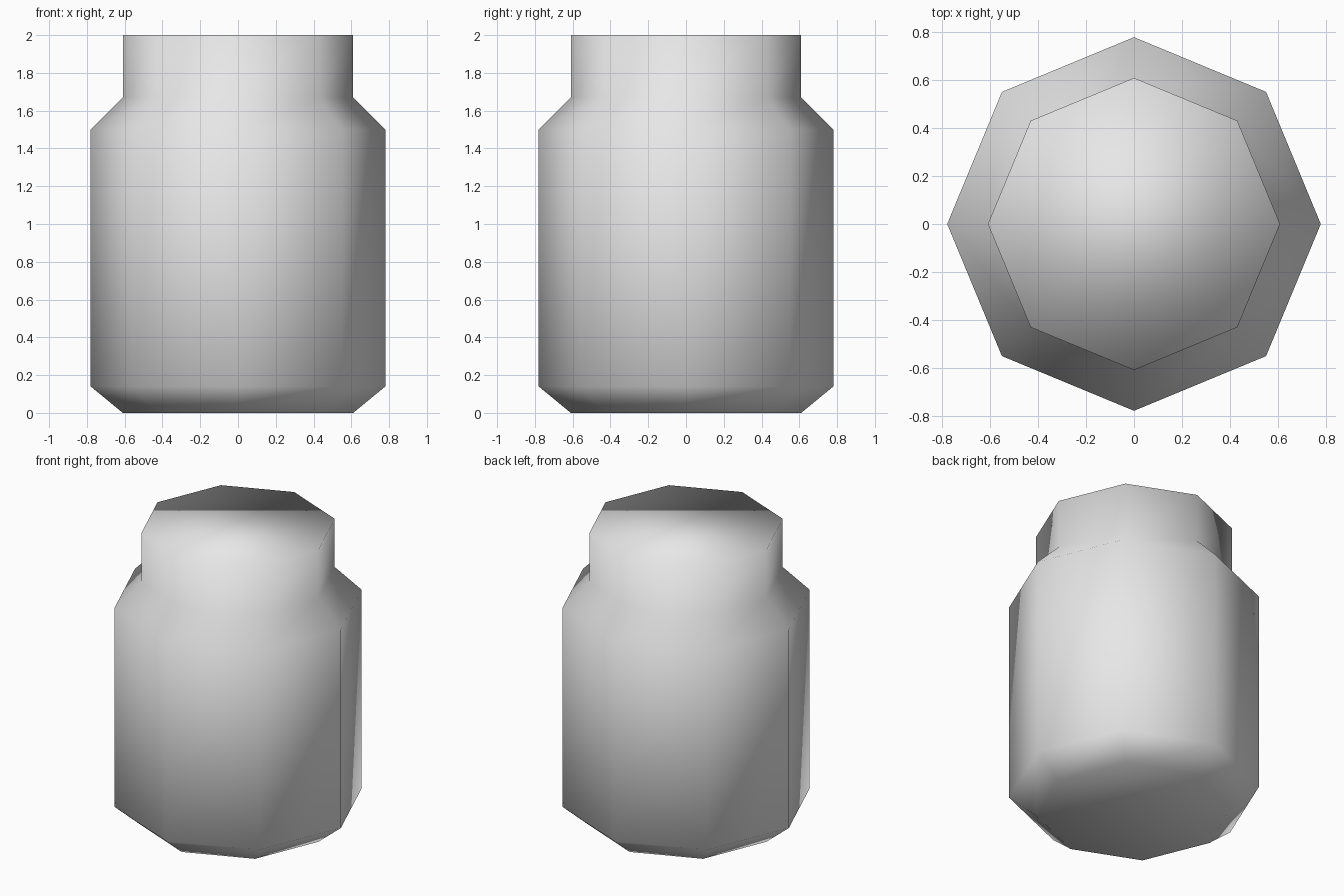
import bpy
import bmesh
import math

cube = bpy.data.objects.get("Cube")
if cube:
    bpy.data.objects.remove(cube, do_unlink=True)

SIDES = 8
# Radius and height of each ring, from the base to the rim
PROFILE = [(0.61, 0.0), (0.78, 0.14), (0.78, 1.5), (0.61, 1.67), (0.61, 2.0)]


def make_material(name, color):
    mat = bpy.data.materials.new(name)
    mat.use_nodes = True
    mat.diffuse_color = color
    mat.node_tree.nodes["Principled BSDF"].inputs["Base Color"].default_value = color
    return mat


def ring(bm, radius, z):
    angles = [math.tau * i / SIDES for i in range(SIDES)]
    return [bm.verts.new((radius * math.cos(a), radius * math.sin(a), z)) for a in angles]


# Jar body: eight-sided rings bridged into walls, closed at both ends
bm = bmesh.new()
rings = [ring(bm, r, z) for r, z in PROFILE]
for low, high in zip(rings, rings[1:]):
    for i in range(SIDES):
        j = (i + 1) % SIDES
        bm.faces.new((low[i], low[j], high[j], high[i]))
bm.faces.new(rings[0][::-1])
bm.faces.new(rings[-1])

# The whole jar is softly shaded, including the rim and base
for face in bm.faces:
    face.smooth = True

mesh = bpy.data.meshes.new("jar")
bm.to_mesh(mesh)
bm.free()
mesh.materials.append(make_material("light grey", (0.8, 0.8, 0.8, 1.0)))
jar = bpy.data.objects.new("jar", mesh)
bpy.context.collection.objects.link(jar)
